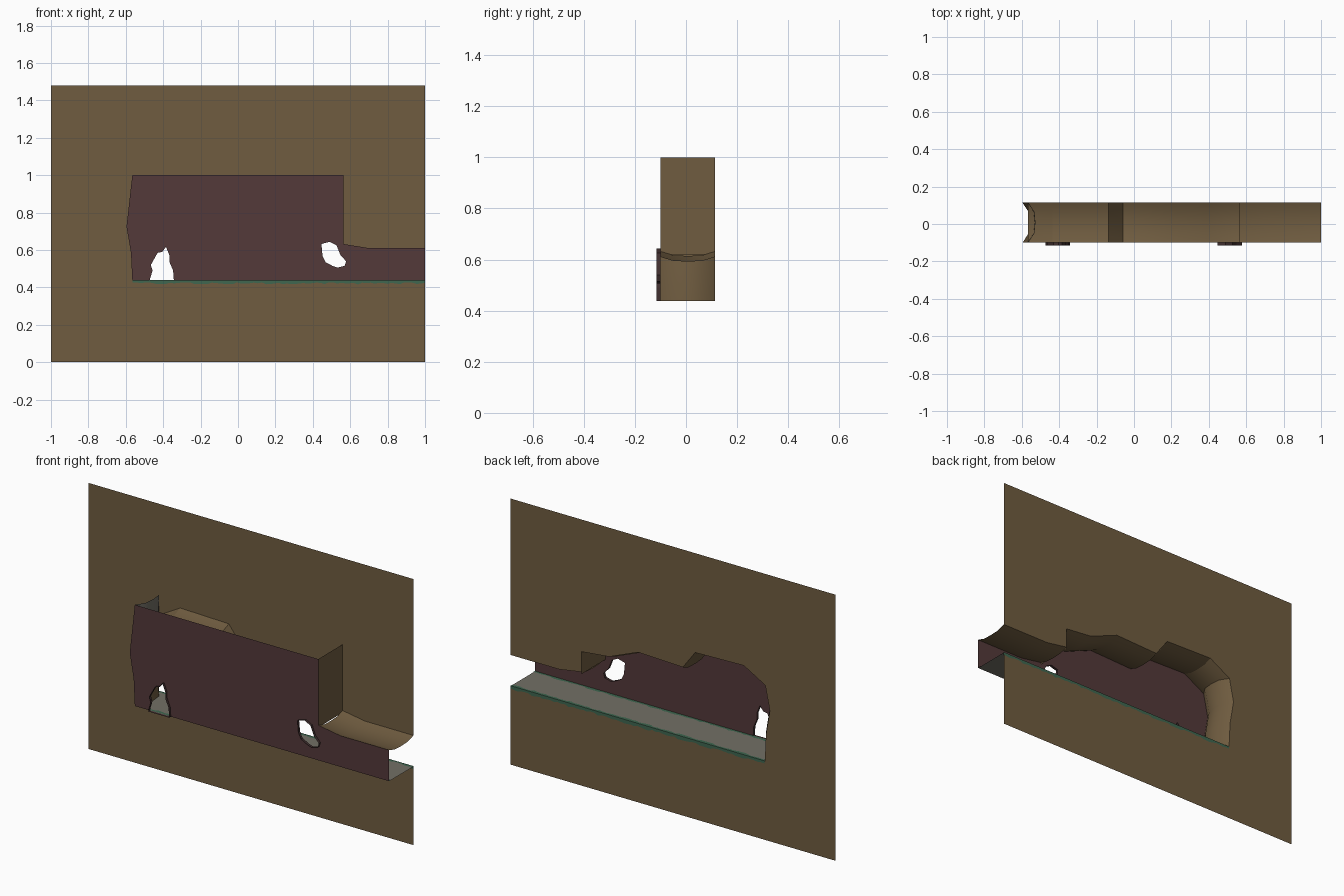
import bpy, bmesh, random

if "Cube" in bpy.data.objects:
    bpy.data.objects.remove(bpy.data.objects["Cube"])
random.seed(4)

def mat(name, c):
    m = bpy.data.materials.new(name)
    m.diffuse_color = (*c, 1)
    m.use_nodes = True
    m.node_tree.nodes["Principled BSDF"].inputs["Base Color"].default_value = m.diffuse_color
    return m

EARTH = mat("earth_brown", (0.160, 0.107, 0.051))
MAROON = mat("dark_maroon", (0.088, 0.041, 0.042))
RIM = mat("rim_dark", (0.050, 0.027, 0.027))
STONE = mat("stone_grey", (0.171, 0.160, 0.133))
MOSS = mat("moss_green", (0.050, 0.135, 0.080))

FRONT, BACK, FLOOR = 0.114, -0.10, 0.437

def make(name, bm, material):
    me = bpy.data.meshes.new(name)
    bm.to_mesh(me)
    bm.free()
    me.materials.append(material)
    ob = bpy.data.objects.new(name, me)
    bpy.context.collection.objects.link(ob)
    return ob

def sheet(name, rows, material, closed=False, smooth=False):
    """Quad grid through rows of points."""
    bm = bmesh.new()
    g = [[bm.verts.new(p) for p in r] for r in rows]
    for a, b in zip(g, g[1:]):
        n = len(a)
        for i in range(n if closed else n - 1):
            j = (i + 1) % n
            bm.faces.new((a[i], a[j], b[j], b[i]))
    ob = make(name, bm, material)
    if smooth:
        for p in ob.data.polygons:
            p.use_smooth = True
        bm = bmesh.new()
        bm.from_mesh(ob.data)
        for e in bm.edges:
            e.smooth = len(e.link_faces) == 2 and e.calc_face_angle(0) < 0.5
        bm.to_mesh(ob.data)
        bm.free()
    return ob

def flat(name, loops, y, material):
    """Upright flat plate with outline and holes."""
    bm = bmesh.new()
    edges = []
    for loop in loops:
        v = [bm.verts.new((x, y, z)) for x, z in loop]
        edges += [bm.edges.new((v[i - 1], v[i])) for i in range(len(v))]
    bmesh.ops.triangle_fill(bm, use_beauty=True, use_dissolve=False,
                            edges=edges, normal=(0, 1, 0))
    bmesh.ops.recalc_face_normals(bm, faces=bm.faces)
    if sum(f.normal.y for f in bm.faces) < 0:
        bmesh.ops.reverse_faces(bm, faces=bm.faces)
    return make(name, bm, material)

# Cave profile (x, z)
left = [(-.565, FLOOR), (-.572, .585), (-.596, .725), (-.568, .86)]
roof = [(-.568, .86), (-.435, .935), (-.136, .927), (-.06, .825),
        (.215, .835), (.395, .762), (.564, .745)]
tunnel = [(.564, .632), (.70, .61), (1, .61)]

# Cut earth face with the cave opening
flat("earth_face", [[(-1, 0), (1, 0), (1, FLOOR)] + left + roof[1:] + tunnel
                    + [(1, 1.48), (-1, 1.48)]], FRONT, EARTH)

# Cave walls and roof, swelling inwards between the front and the back
SECTIONS = [(FRONT, 0), (.065, .85), (.008, 1), (-.05, .85), (BACK, 0)]

def swell(name, profile, dx, dz, material, fixed=()):
    rows = []
    for y, s in SECTIONS:
        rows.append([(x + (0 if i in fixed else dx * s), y,
                      z + (0 if i in fixed else dz * s))
                     for i, (x, z) in enumerate(profile)])
    return sheet(name, rows, material, smooth=True)

swell("left_wall", left, .038, 0, EARTH)
swell("left_wall_top", [left[-1], (-.565, 1.0)], .038, 0, STONE)
swell("cave_roof", roof, 0, -.022, EARTH)
swell("tunnel_roof", tunnel, 0, -.018, EARTH)
sheet("right_wall", [[(.564, y, .62), (.564, y, 1.0)] for y in (FRONT, BACK)], EARTH)

# Back wall with a doorway and a window
door = [(-.473, FLOOR), (-.457, .49), (-.466, .52), (-.43, .585), (-.405, .59),
        (-.385, .617), (-.366, .57), (-.366, .535), (-.347, .49), (-.343, FLOOR)]
window = [(.446, .632), (.49, .644), (.527, .625), (.548, .572), (.578, .54),
          (.57, .515), (.532, .506), (.505, .515), (.468, .535), (.452, .567)]
wall = left[:3] + [(-.565, 1.0), (.564, 1.0)] + tunnel + [(1, FLOOR)] + door[::-1]
flat("back_wall", [wall, window], BACK, MAROON)

# Reveals around both holes
for name, pts in (("doorway_rim", door), ("window_rim", window)):
    sheet(name, [[(x, y, z) for x, z in pts] for y in (BACK, -.115)], RIM, closed=True)

# Floor
sheet("cave_floor", [[(-.565, y, FLOOR), (1, y, FLOOR)] for y in (FRONT, BACK)], STONE)

# Ragged moss along both floor edges and hanging over the cut
N = 70
xs = [-.565 + 1.565 * i / N for i in range(N + 1)]
wid = [random.uniform(.010, .022) for _ in xs]
top = FLOOR + .002
sheet("moss_front", [[(x, FRONT, top) for x in xs],
                     [(x, FRONT - w, top) for x, w in zip(xs, wid)]], MOSS)
sheet("moss_back", [[(x, BACK, top) for x in xs],
                    [(x, BACK + w, top) for x, w in zip(xs, wid[::-1])]], MOSS)
for name, y in (("moss_hanging_inner", FRONT - .0015), ("moss_hanging_outer", FRONT + .001)):
    sheet(name, [[(x, y, top) for x in xs],
                 [(x, y, FLOOR - w * .95) for x, w in zip(xs, wid)]], MOSS)
